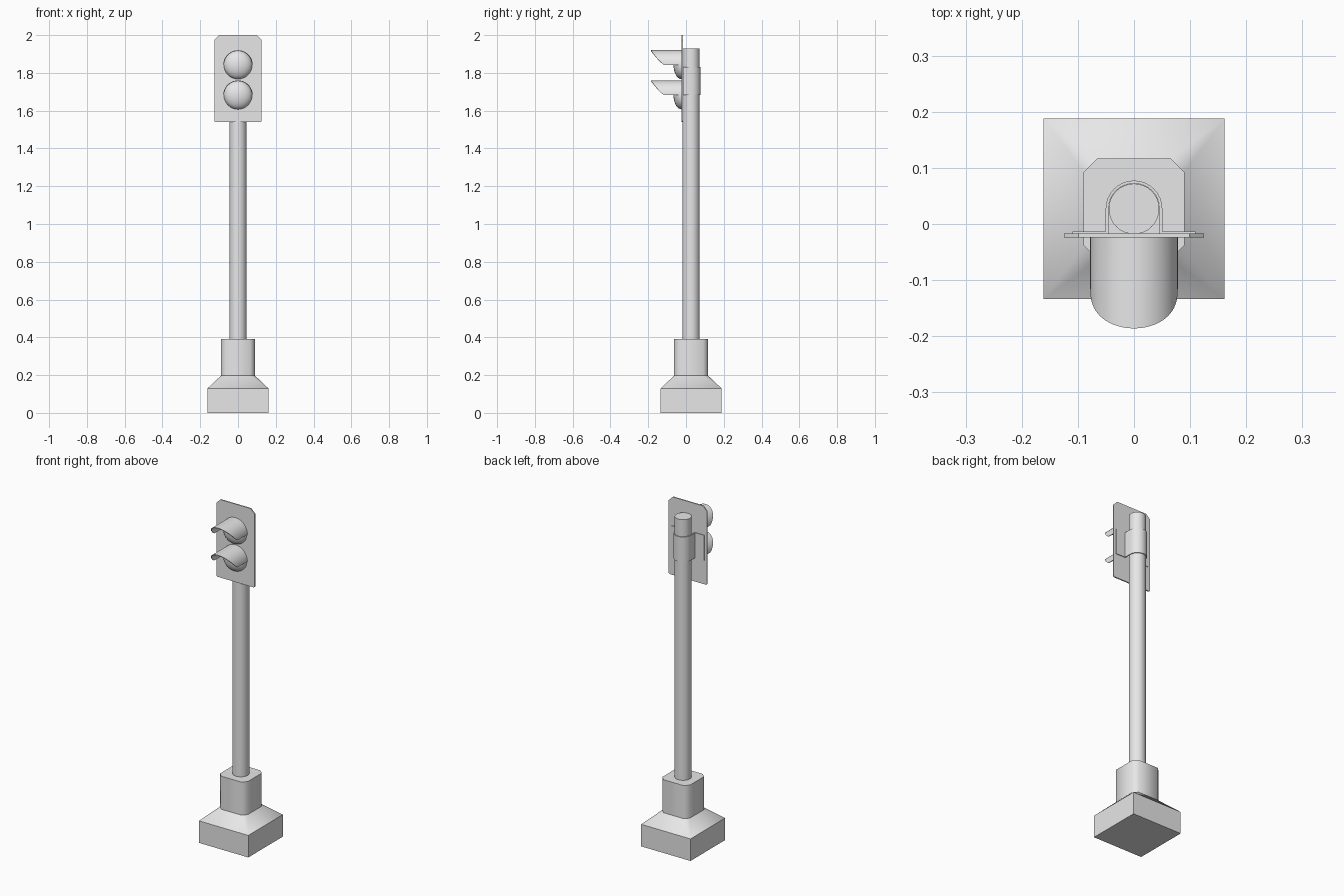
import bpy, bmesh
from math import sin, cos, pi

cube = bpy.data.objects.get("Cube")
if cube:
    bpy.data.objects.remove(cube, do_unlink=True)

GREY = bpy.data.materials.new("light_grey")
GREY.use_nodes = True
GREY.diffuse_color = (0.8, 0.8, 0.8, 1)
GREY.node_tree.nodes["Principled BSDF"].inputs["Base Color"].default_value = (0.8, 0.8, 0.8, 1)

AXIS = 0.027          # y of the pole axis
PLATE_FRONT = -0.024


def finish(name, bm, angle=0.6):
    bmesh.ops.recalc_face_normals(bm, faces=bm.faces)
    mesh = bpy.data.meshes.new(name)
    bm.to_mesh(mesh)
    bm.free()
    mesh.materials.append(GREY)
    obj = bpy.data.objects.new(name, mesh)
    bpy.context.collection.objects.link(obj)
    bpy.ops.object.select_all(action='DESELECT')
    obj.select_set(True)
    bpy.context.view_layer.objects.active = obj
    bpy.ops.object.shade_smooth_by_angle(angle=angle)
    return obj


def loft(name, rings, caps=True, closed=True, angle=0.6):
    """Skin a list of equally long point rings."""
    bm = bmesh.new()
    rows = [[bm.verts.new(p) for p in ring] for ring in rings]
    n = len(rows[0])
    for a, b in zip(rows, rows[1:]):
        for i in range(n if closed else n - 1):
            j = (i + 1) % n
            bm.faces.new((a[i], a[j], b[j], b[i]))
    if caps:
        bm.faces.new(rows[0])
        bm.faces.new(rows[-1])
    bmesh.ops.remove_doubles(bm, verts=bm.verts, dist=1e-5)
    return finish(name, bm, angle)


def octagon(half, cut, z):
    """Square ring with its corners cut off."""
    a, b = half, half - cut
    pts = [(a, -b), (a, b), (b, a), (-b, a), (-a, b), (-a, -b), (-b, -a), (b, -a)]
    return [(x, y + AXIS, z) for x, y in pts]


# Footing: square block, then a slope into the cut-cornered pedestal
loft("footing_block", [octagon(0.161, 0, 0), octagon(0.161, 0, 0.13)], caps=True)
loft("footing_slope", [octagon(0.161, 0, 0.13), octagon(0.09, 0.025, 0.197)], caps=False, angle=1.0)
loft("pedestal", [octagon(0.09, 0.025, 0.197), octagon(0.09, 0.025, 0.392)], angle=0.9)


# Pole
def circle(r, z, n=32):
    return [(r * cos(2 * pi * i / n), AXIS + r * sin(2 * pi * i / n), z) for i in range(n)]


loft("pole", [circle(0.045, 0.392), circle(0.045, 1.93)])

# Backing plate with cut top corners and slightly eased bottom corners
outline = [(-0.12, 1.54), (0.12, 1.54), (0.125, 1.545), (0.125, 1.974),
           (0.099, 2.0), (-0.099, 2.0), (-0.125, 1.974), (-0.125, 1.545)]
loft("backing_plate", [[(x, y, z) for x, z in outline] for y in (PLATE_FRONT, -0.017)], angle=0.3)


# Clamp: band round the pole with a flange on each side
def clamp_path(r, y):
    arc = [(r * cos(pi * i / 16), AXIS + r * sin(pi * i / 16)) for i in range(17)]
    return [(0.11, y), (r, y)] + arc + [(-r, y), (-0.11, y)]


section = clamp_path(0.0505, -0.013) + clamp_path(0.0455, -0.017)[::-1]
loft("pole_clamp", [[(x, y, z) for x, y in section] for z in (1.682, 1.83)])


# Lamps: domed lens under a swept hood
def lens(name, z):
    bm = bmesh.new()
    bmesh.ops.create_uvsphere(bm, u_segments=32, v_segments=16, radius=0.075)
    bmesh.ops.bisect_plane(bm, geom=bm.verts[:] + bm.edges[:] + bm.faces[:],
                           plane_co=(0, 0, 0), plane_no=(0, 1, 0), clear_outer=True)
    for v in bm.verts:
        v.co.y = PLATE_FRONT + v.co.y * 0.56
        v.co.z += z
    finish(name, bm)


def hood(name, z, n=32):
    rings = []
    for i in range(n + 1):
        a = pi * i / n
        tip = -0.115 - 0.071 * max(sin(a), 0) ** 0.8
        rings.append([(r * cos(a), y, z + r * sin(a))
                      for r, y in ((0.078, PLATE_FRONT), (0.078, tip), (0.074, tip), (0.074, PLATE_FRONT))])
    loft(name, rings)


for label, z in (("upper", 1.842), ("lower", 1.682)):
    lens(label + "_lens", z)
    hood(label + "_hood", z)
